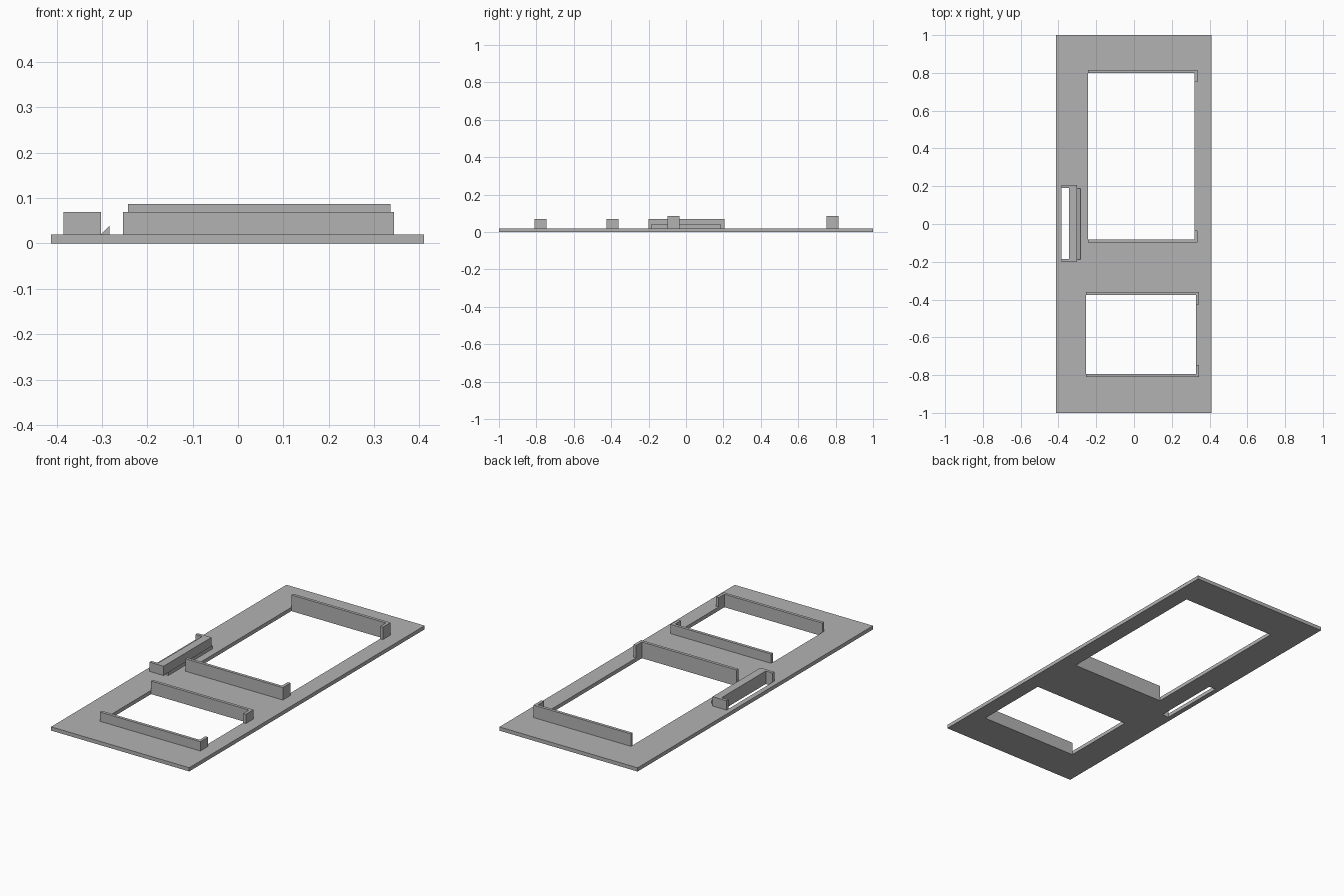
import bpy, bmesh, math
from mathutils import Matrix

cube = bpy.data.objects.get("Cube")
if cube:
    bpy.data.objects.remove(cube, do_unlink=True)

GREY = (0.45, 0.45, 0.45, 1)
grey = bpy.data.materials.new("plain grey")
grey.use_nodes = True
grey.diffuse_color = GREY
grey.node_tree.nodes["Principled BSDF"].inputs["Base Color"].default_value = GREY


def rect(x0, x1, y0, y1):
    return [(x0, y0), (x1, y0), (x1, y1), (x0, y1)]


def prism(name, loops, z0, z1, matrix=Matrix()):
    """Extrude an outline, with any further loops as holes, from z0 to z1."""
    bm = bmesh.new()
    for loop in loops:
        verts = [bm.verts.new((x, y, z0)) for x, y in loop]
        for a, b in zip(verts, verts[1:] + verts[:1]):
            bm.edges.new((a, b))
    bmesh.ops.triangle_fill(bm, edges=bm.edges[:], use_beauty=True, normal=(0, 0, 1))
    base = bm.faces[:]
    top = bmesh.ops.extrude_face_region(bm, geom=base, use_keep_orig=True)["geom"]
    bmesh.ops.translate(bm, vec=(0, 0, z1 - z0),
                        verts=[g for g in top if isinstance(g, bmesh.types.BMVert)])
    bmesh.ops.recalc_face_normals(bm, faces=bm.faces[:])
    bmesh.ops.dissolve_limit(bm, angle_limit=0.01, verts=bm.verts[:], edges=bm.edges[:])
    bm.transform(matrix)
    mesh = bpy.data.meshes.new(name)
    bm.to_mesh(mesh)
    bm.free()
    mesh.materials.append(grey)
    obj = bpy.data.objects.new(name, mesh)
    bpy.context.collection.objects.link(obj)
    return obj


PLATE = 0.02    # plate thickness
WALL = 0.016    # rail thickness
HOOK = 0.065    # length of the rail's short return

# Opening bounds (x0, x1, y0, y1) and rail top height
openings = {
    "large": ((-0.243, 0.32, -0.083, 0.8), 0.087),
    "small": ((-0.254, 0.328, -0.795, -0.376), 0.07),
}
slot = (-0.385, -0.345, -0.185, 0.19)

# Flat plate with two windows and a slot
holes = [rect(*bounds) for bounds, _ in openings.values()] + [rect(*slot)]
prism("base_plate", [rect(-0.412, 0.41, -1, 1)] + holes, 0, PLATE)

# Hooked rails along the two short edges of each window
for label, ((x0, x1, y0, y1), top) in openings.items():
    for side, edge, out in (("back", y1, 1), ("front", y0, -1)):
        outer = edge + out * WALL
        tip = outer - out * HOOK
        outline = [(x0, edge), (x1, edge), (x1, tip),
                   (x1 + WALL, tip), (x1 + WALL, outer), (x0, outer)]
        prism(f"{label}_window_{side}_rail", [outline], PLATE, top)

# C-shaped handle block around the slot
sx0, sx1, sy0, sy1 = slot
bar = -0.302
prism("handle_block", [[(sx0, sy0), (sx1, sy0), (sx1, sy1), (sx0, sy1),
                        (sx0, sy1 + WALL), (bar, sy1 + WALL),
                        (bar, sy0 - WALL), (sx0, sy0 - WALL)]], PLATE, 0.07)

# Small wedge lip beside the handle block
prism("wedge_lip", [[(bar, PLATE), (-0.283, PLATE), (-0.283, 0.039)]],
      -0.187, 0.187, Matrix.Rotation(math.radians(90), 4, "X"))
